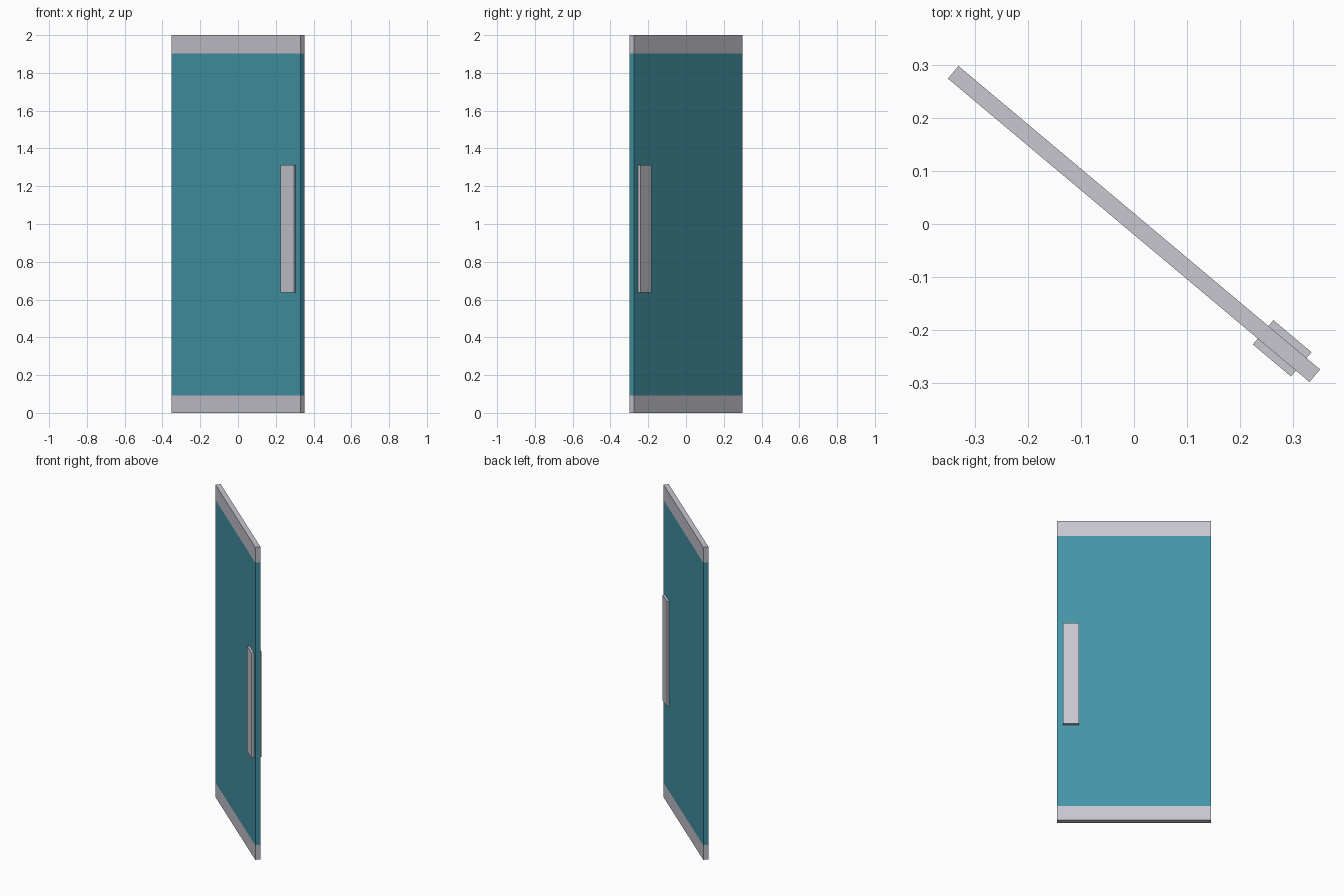
import bpy, bmesh, math
from mathutils import Matrix

if "Cube" in bpy.data.objects:
    bpy.data.objects.remove(bpy.data.objects["Cube"])

TURN = Matrix.Rotation(math.radians(-40), 4, 'Z')
THICK = 0.031


def material(name, rgb):
    m = bpy.data.materials.new(name)
    m.diffuse_color = (*rgb, 1)
    m.use_nodes = True
    m.node_tree.nodes["Principled BSDF"].inputs["Base Color"].default_value = m.diffuse_color
    return m


teal = material("teal", (0.058, 0.30, 0.385))
metal = material("pale_grey_metal", (0.58, 0.57, 0.63))


def box(name, lo, hi, mats, cuts=()):
    """Box in the door's own frame, optionally sliced at given heights."""
    bm = bmesh.new()
    size = [b - a for a, b in zip(lo, hi)]
    mid = [(a + b) / 2 for a, b in zip(lo, hi)]
    bmesh.ops.create_cube(bm, size=1, matrix=Matrix.Translation(mid) @ Matrix.Diagonal((*size, 1)))
    for z in cuts:
        bmesh.ops.bisect_plane(bm, geom=bm.verts[:] + bm.edges[:] + bm.faces[:],
                               plane_co=(0, 0, z), plane_no=(0, 0, 1))
    if cuts:
        # rails at the top and bottom take the second colour
        for f in bm.faces:
            z = f.calc_center_median().z
            f.material_index = 0 if cuts[0] < z < cuts[1] else 1
    bm.transform(TURN)
    me = bpy.data.meshes.new(name)
    bm.to_mesh(me)
    bm.free()
    for m in mats:
        me.materials.append(m)
    ob = bpy.data.objects.new(name, me)
    bpy.context.collection.objects.link(ob)
    return ob


# Door leaf with metal rails
box("door_panel", (-0.4455, -THICK / 2, 0), (0.4455, THICK / 2, 2.0), [teal, metal], (0.093, 1.902))

# Push plates on both faces near the free edge
for name, side in (("front_handle", -1), ("back_handle", 1)):
    v = sorted((side * (THICK / 2 - 0.001), side * 0.030))
    box(name, (0.318, v[0], 0.637), (0.412, v[1], 1.312), [metal])
